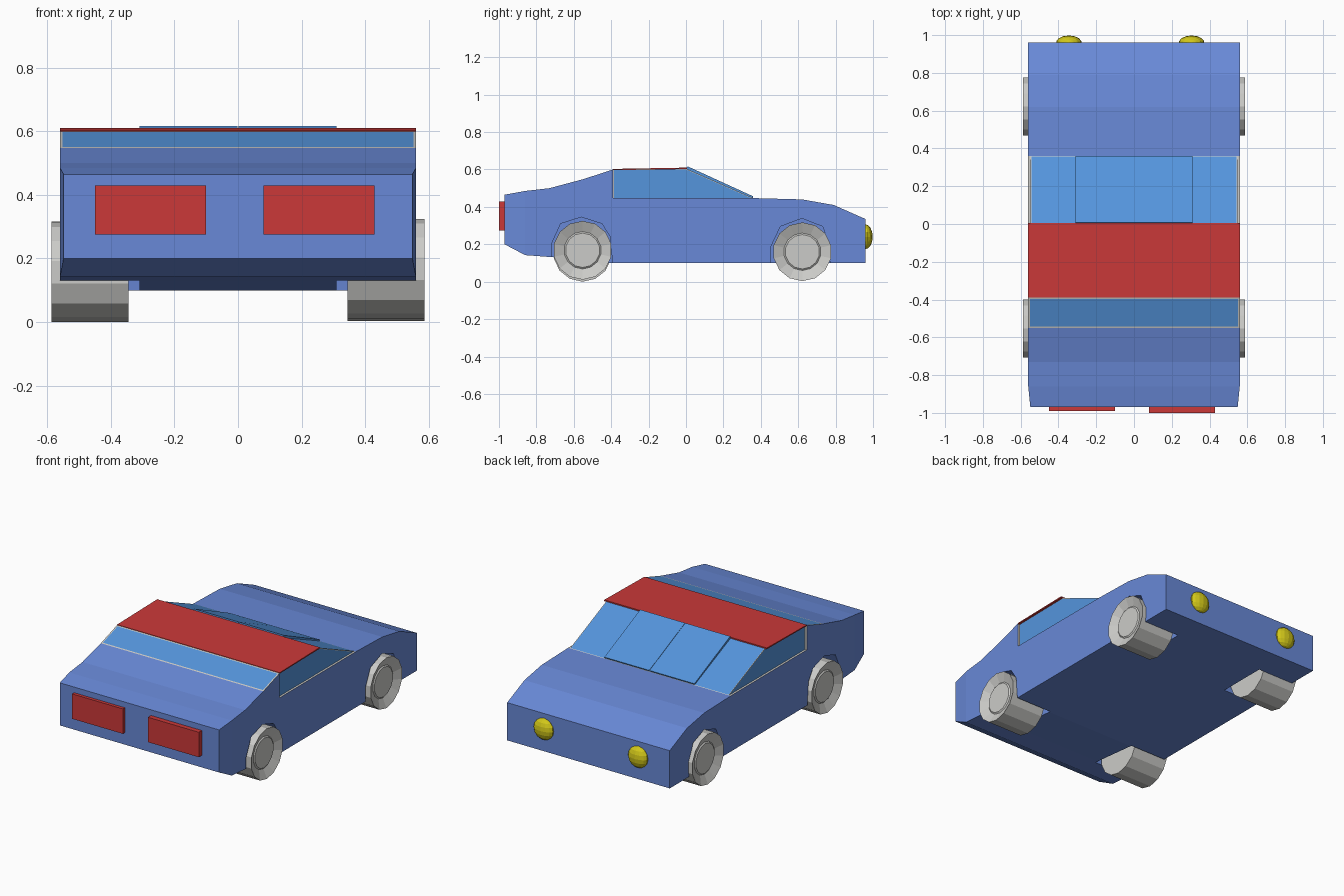
import bpy, bmesh, math

if "Cube" in bpy.data.objects:
    bpy.data.objects.remove(bpy.data.objects["Cube"])


def mat(name, rgb):
    m = bpy.data.materials.new(name)
    m.diffuse_color = (*rgb, 1)
    m.use_nodes = True
    m.node_tree.nodes["Principled BSDF"].inputs["Base Color"].default_value = m.diffuse_color
    return m


BLUE = mat("body_blue", (0.14, 0.25, 0.68))
GLASS = mat("window_blue", (0.09, 0.30, 0.72))
RED = mat("red", (0.60, 0.04, 0.04))
YELLOW = mat("yellow", (0.65, 0.58, 0.01))
GREY = mat("light_grey", (0.60, 0.60, 0.58))


def prism(bm, profile, x0, x1):
    """Extrude a (y, z) profile between x0 and x1."""
    f = bm.faces.new([bm.verts.new((x0, y, z)) for y, z in profile])
    ext = bmesh.ops.extrude_face_region(bm, geom=[f], use_keep_orig=True)
    for v in ext["geom"]:
        if isinstance(v, bmesh.types.BMVert):
            v.co.x = x1
    bmesh.ops.recalc_face_normals(bm, faces=bm.faces)


def finish(bm, name, mats):
    bmesh.ops.recalc_face_normals(bm, faces=bm.faces)
    me = bpy.data.meshes.new(name)
    bm.to_mesh(me)
    bm.free()
    for m in mats:
        me.materials.append(m)
    ob = bpy.data.objects.new(name, me)
    bpy.context.collection.objects.link(ob)
    return ob


def make(name, profile, x0, x1, material):
    bm = bmesh.new()
    prism(bm, profile, x0, x1)
    return finish(bm, name, [material])


# Car body: side profile with a step where the cabin sits
BODY = [(-0.97, 0.465), (-0.86, 0.485), (-0.73, 0.50), (-0.55, 0.548),
        (-0.39, 0.60), (-0.39, 0.447), (0.36, 0.447), (0.62, 0.44),
        (0.79, 0.41), (0.96, 0.335), (0.96, 0.10), (-0.40, 0.10),
        (-0.70, 0.13), (-0.86, 0.142), (-0.97, 0.20)]
bm = bmesh.new()
prism(bm, BODY, -0.56, 0.56)
bmesh.ops.bisect_plane(bm, geom=bm.verts[:] + bm.edges[:] + bm.faces[:],
                       plane_co=(0, -0.86, 0), plane_no=(0, 1, 0), dist=0.002)
for v in bm.verts:
    if v.co.y < -0.95:
        v.co.x *= 0.98
bm.normal_update()
# grey sill and post inside the step, grey frame with glass in the sloped window
sloped = None
for f in bm.faces:
    c = f.calc_center_median()
    if abs(f.normal.x) > 0.5:
        continue
    if -0.40 < c.y < 0.2 and c.z > 0.4:
        f.material_index = 1
    elif -0.54 < c.y < -0.40 and c.z > 0.5:
        sloped = f
sloped.material_index = 1
bmesh.ops.inset_individual(bm, faces=[sloped], thickness=0.012)
sloped.material_index = 2
body = finish(bm, "body", [BLUE, GREY, GLASS])

# Wheel arch cutters
ARCH_A = [(-0.72, 0.0), (-0.72, 0.20), (-0.67, 0.31), (-0.56, 0.345),
          (-0.45, 0.31), (-0.405, 0.24), (-0.385, 0.0)]
ARCH_B = [(0.45, 0.0), (0.455, 0.19), (0.505, 0.295), (0.62, 0.338),
          (0.73, 0.295), (0.77, 0.19), (0.77, 0.0)]
bm = bmesh.new()
for arch in (ARCH_A, ARCH_B):
    for s in (-1, 1):
        prism(bm, arch, s * 0.31, s * 0.70)
cutter = finish(bm, "arch_cutter", [BLUE])
cutter.hide_render = True
cutter.hide_viewport = True
cutter.display_type = 'WIRE'
mod = body.modifiers.new("arches", 'BOOLEAN')
mod.operation = 'DIFFERENCE'
mod.solver = 'EXACT'
mod.object = cutter

# Cabin: glass faces in thin grey frames
bm = bmesh.new()
prism(bm, [(-0.388, 0.44), (-0.388, 0.60), (0.0, 0.605), (0.36, 0.447), (0.36, 0.44)],
      -0.547, 0.547)
panes = [f for f in bm.faces if abs(f.normal.x) > 0.9
         or (f.normal.y > 0.2 and f.normal.z > 0.5)]
for f in bm.faces:
    f.material_index = 1
bmesh.ops.inset_individual(bm, faces=panes, thickness=0.005)
for f in panes:
    f.material_index = 0
finish(bm, "cabin", [GLASS, GREY])

# Red roof panel
make("roof", [(-0.39, 0.597), (-0.39, 0.603), (0.005, 0.610), (0.005, 0.602)],
     -0.56, 0.56, RED)

# Two raised panes on the windscreen
for i, (x0, x1) in enumerate([(-0.31, -0.001), (0.001, 0.31)]):
    make(f"windscreen_pane_{i}",
         [(0.003, 0.600), (0.008, 0.617), (0.36, 0.456), (0.356, 0.446)],
         x0, x1, GLASS)

# Red rectangular lamps
for i, (x0, x1, y) in enumerate([(-0.45, -0.10, -0.99), (0.08, 0.43, -1.0)]):
    make(f"red_lamp_{i}", [(y, 0.275), (y, 0.43), (-0.96, 0.43), (-0.96, 0.275)],
         x0, x1, RED)

# Yellow round lamps
for i, x in enumerate((-0.345, 0.305)):
    bm = bmesh.new()
    bmesh.ops.create_uvsphere(bm, u_segments=14, v_segments=8, radius=1)
    for v in bm.verts:
        v.co = (x + v.co.x * 0.068, 0.96 + v.co.y * 0.038, 0.24 + v.co.z * 0.066)
    finish(bm, f"yellow_lamp_{i}", [YELLOW])

# Wheels: lathed about the x axis with a dished rim and flat hub
RIM = [(0.345, 0.157), (0.587, 0.157), (0.562, 0.10), (0.568, 0.092)]
N = 14


def wheel(name, side, y, z):
    bm = bmesh.new()
    rings = []
    for x, r in RIM:
        rings.append([bm.verts.new((side * x, y + r * math.sin(2 * math.pi * k / N),
                                    z + r * math.cos(2 * math.pi * k / N)))
                      for k in range(N)])
    for a, b in zip(rings, rings[1:]):
        for k in range(N):
            j = (k + 1) % N
            bm.faces.new((a[k], a[j], b[j], b[k]))
    bm.faces.new(rings[0])
    bm.faces.new(rings[-1])
    finish(bm, name, [GREY])


for label, s in (("left", -1), ("right", 1)):
    wheel(f"wheel_a_{label}", s, -0.553, 0.157 if s < 0 else 0.168)
    wheel(f"wheel_b_{label}", s, 0.622, 0.160)
